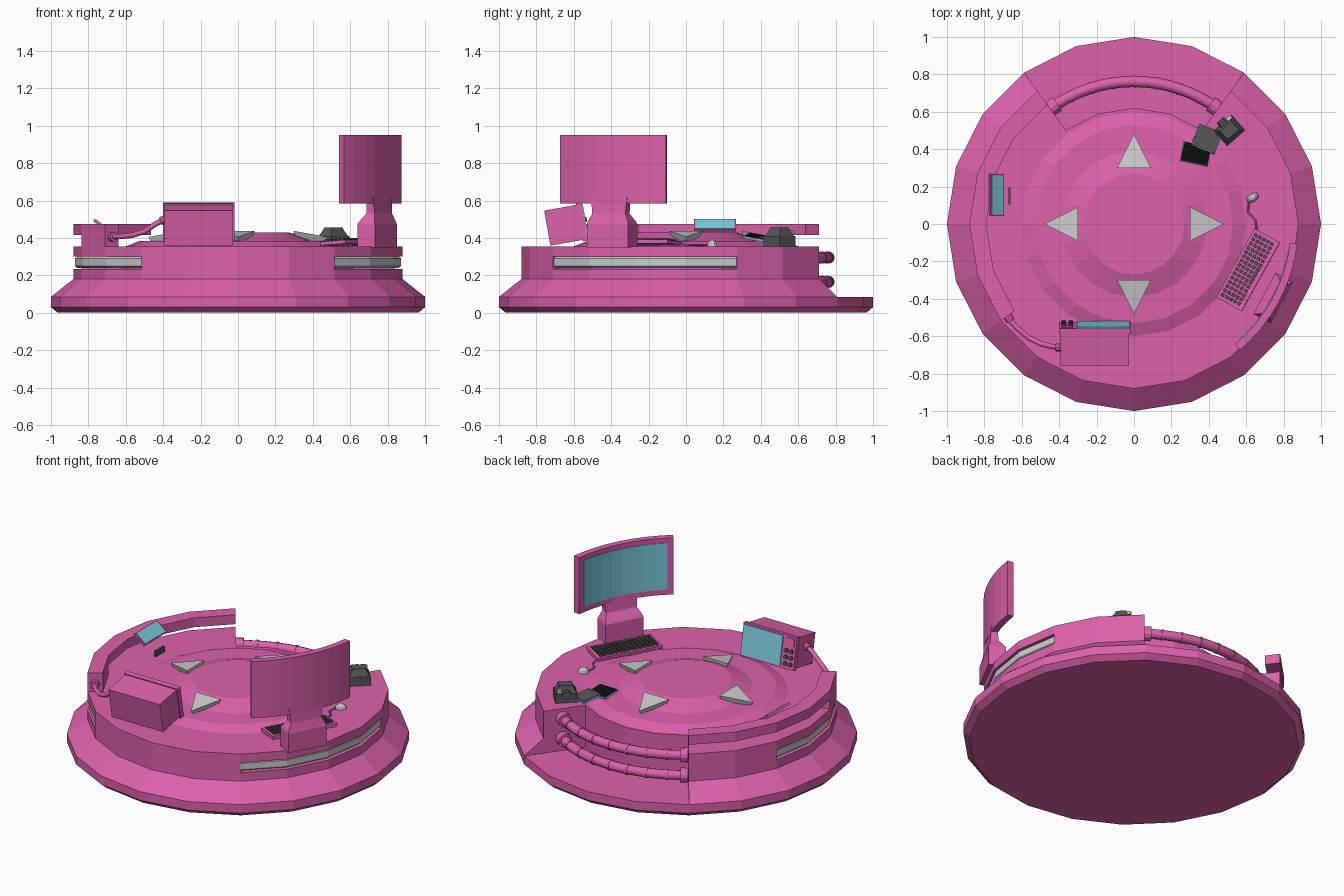
import bpy, bmesh
from math import sin, cos, pi, radians as rad
from mathutils import Matrix, Vector

if "Cube" in bpy.data.objects:
    bpy.data.objects.remove(bpy.data.objects["Cube"])


def material(name, rgb):
    m = bpy.data.materials.new(name)
    m.diffuse_color = (*rgb, 1)
    m.use_nodes = True
    m.node_tree.nodes["Principled BSDF"].inputs["Base Color"].default_value = m.diffuse_color
    return m


PINK = material("pink", (0.72, 0.12, 0.41))
CYAN = material("cyan", (0.2, 0.6, 0.74))
DARK = material("dark", (0.09, 0.09, 0.09))
BLACK = material("black", (0.004, 0.004, 0.004))


def finish(name, bm, mat=None, frame=None):
    bmesh.ops.remove_doubles(bm, verts=bm.verts, dist=1e-5)
    bmesh.ops.recalc_face_normals(bm, faces=bm.faces)
    me = bpy.data.meshes.new(name)
    bm.to_mesh(me)
    bm.free()
    if frame:
        me.transform(frame)
    ob = bpy.data.objects.new(name, me)
    bpy.context.collection.objects.link(ob)
    if mat:
        me.materials.append(mat)
    return ob


def frame(loc, turn=0, tilt_x=0, tilt_y=0):
    return (Matrix.Translation(loc) @ Matrix.Rotation(rad(turn), 4, 'Z')
            @ Matrix.Rotation(rad(tilt_y), 4, 'Y') @ Matrix.Rotation(rad(tilt_x), 4, 'X'))


def sector(name, profile, a0, a1, n, mat=None):
    """Sweep a closed (radius, z) profile around z from a0 to a1 degrees."""
    bm = bmesh.new()
    full = abs(a1 - a0 - 360) < 1e-6
    rings = []
    for i in range(n if full else n + 1):
        a = rad(a0 + (a1 - a0) * i / n)
        rings.append([bm.verts.new((r * cos(a), r * sin(a), z)) for r, z in profile])
    k = len(profile)
    for i in range(n):
        p, q = rings[i], rings[(i + 1) % len(rings)]
        for j in range(k - (1 if full else 0)):
            bm.faces.new((p[j], p[(j + 1) % k], q[(j + 1) % k], q[j]))
    if not full:
        bm.faces.new(rings[0])
        bm.faces.new(rings[-1])
    return finish(name, bm, mat)


def add_box(bm, size, loc=(0, 0, 0)):
    bmesh.ops.create_cube(bm, size=1, matrix=Matrix.Translation(loc) @ Matrix.Diagonal((*size, 1)))


def box(name, size, fr, mat=None, loc=(0, 0, 0)):
    bm = bmesh.new()
    add_box(bm, size, loc)
    return finish(name, bm, mat, fr)


def loft(name, levels, fr, mat):
    """Stack of rectangles (z, x0, x1, half width)."""
    bm = bmesh.new()
    rows = [[bm.verts.new(c) for c in ((x0, -w, z), (x1, -w, z), (x1, w, z), (x0, w, z))]
            for z, x0, x1, w in levels]
    for p, q in zip(rows, rows[1:]):
        for j in range(4):
            bm.faces.new((p[j], p[(j + 1) % 4], q[(j + 1) % 4], q[j]))
    bm.faces.new(rows[0])
    bm.faces.new(rows[-1])
    return finish(name, bm, mat, fr)


def rod(name, p, q, r, mat=None, sides=10):
    p, q = Vector(p), Vector(q)
    d = q - p
    bm = bmesh.new()
    bmesh.ops.create_cone(bm, cap_ends=True, segments=sides, radius1=r, radius2=r, depth=d.length)
    return finish(name, bm, mat, Matrix.Translation((p + q) / 2) @ d.to_track_quat('Z', 'Y').to_matrix().to_4x4())


def tube(name, pts, r, mat):
    cu = bpy.data.curves.new(name, 'CURVE')
    cu.dimensions, cu.bevel_depth, cu.bevel_resolution = '3D', r, 2
    sp = cu.splines.new('POLY')
    sp.points.add(len(pts) - 1)
    for s, p in zip(sp.points, pts):
        s.co = (*p, 1)
    ob = bpy.data.objects.new(name, cu)
    bpy.context.collection.objects.link(ob)
    cu.materials.append(mat)
    bpy.ops.object.select_all(action='DESELECT')
    ob.select_set(True)
    bpy.context.view_layer.objects.active = ob
    bpy.ops.object.convert(target='MESH')


def polar(r, a, z):
    return (r * cos(rad(a)), r * sin(rad(a)), z)


# Platform: foot plate, domed core, and outer ring open at the back
sector("foot_plate", [(0, 0), (.965, 0), (1, .03), (1, .085), (0, .085)], 0, 360, 20, PINK)
sector("core_dome", [(0, .43), (.27, .43), (.39, .387), (.53, .383), (.60, .355), (.62, .355),
                     (.62, .08), (0, .08)], 0, 360, 20, PINK)
sector("lower_ring", [(.61, .08), (1, .085), (.88, .18), (.88, .235), (.61, .235)], 126, 414, 16, PINK)
sector("upper_ring", [(.61, .30), (.88, .30), (.88, .355), (.61, .355)], 126, 414, 16, PINK)
for a0, a1 in ((126, 162), (234, 306), (378, 414)):
    sector("ring_band", [(.61, .235), (.88, .235), (.88, .30), (.61, .30)], a0, a1, (a1 - a0) // 18, PINK)
for a0 in (162, 306):
    sector("light_strip", [(.61, .24), (.86, .24), (.872, .25), (.872, .29), (.86, .30), (.61, .30)],
           a0, a0 + 72, 4)

# Raised rail on the left with its post
sector("rail", [(.79, .415), (.88, .415), (.88, .475), (.79, .475)], 126, 216, 5, PINK)
sector("rail_post", [(.79, .35), (.88, .35), (.88, .42), (.79, .42)], 198, 216, 1, PINK)

# Two pipes crossing the back notch, with flanges and joints
for z in (.165, .295):
    tube("pipe", [polar(.762, 54 + 72 * i / 16, z) for i in range(17)], .03, PINK)
    for a in (54, 122.5):
        rod("pipe_flange", polar(.762, a, z), polar(.762, a + 3.5, z), .043, PINK, 12)
    for a in range(62, 120, 9):
        rod("pipe_joint", polar(.762, a, z), polar(.762, a + 1, z), .033, PINK, 12)

# Four arrow wedges around the dome
for k in range(4):
    bm = bmesh.new()
    top = [bm.verts.new(c) for c in ((.30, -.09, .437), (.48, 0, .405), (.30, .09, .437))]
    low = [bm.verts.new(c) for c in ((.31, -.06, .37), (.46, 0, .375), (.31, .06, .37))]
    bm.faces.new(top)
    bm.faces.new(low)
    for j in range(3):
        bm.faces.new((top[j], top[(j + 1) % 3], low[(j + 1) % 3], low[j]))
    finish("arrow", bm, None, Matrix.Rotation(k * pi / 2, 4, 'Z'))

# Curved monitor and stand
sector("monitor", [(.84, .585), (.88, .585), (.88, .95), (.84, .95)], -50, -7, 8, PINK)
sector("monitor_screen", [(.836, .62), (.845, .62), (.845, .92), (.836, .92)], -47.5, -9.5, 8, CYAN)
st = frame((0, 0, 0), -28)
loft("monitor_stand", [(.35, .79, .895, .125), (.475, .79, .895, .125), (.49, .80, .89, .12),
                       (.53, .83, .88, .10), (.62, .84, .875, .11)], st, PINK)

# Keyboard with keys
kb = frame((.61, -.245, .375), 61, tilt_x=-4)
box("keyboard", (.42, .155, .02), kb, PINK)
bm = bmesh.new()
for row in range(5):
    for col in range(15):
        if row == 0 and 4 < col < 10:
            continue
        add_box(bm, (.018, .017, .012), (-.182 + col * .026, -.046 + row * .025, .014))
add_box(bm, (.122, .017, .012), (.0, -.046, .014))
finish("keys", bm, DARK, kb)

# Mouse and cord
bm = bmesh.new()
bmesh.ops.create_uvsphere(bm, u_segments=10, v_segments=6, radius=1)
finish("mouse", bm, None, frame((.635, .14, .357), 35) @ Matrix.Diagonal((.036, .022, .034, 1)))
tube("mouse_cord", [(.615, .13, .362), (.61, .06, .362), (.65, .02, .362), (.66, -.06, .37)], .005, PINK)

# Instant camera
cam = frame((.51, .50, .355), 42)
box("camera_body", (.13, .11, .055), cam, DARK, (0, 0, .028))
loft("camera_top", [(.055, -.06, .06, .05), (.085, -.045, .045, .035), (.10, -.04, .04, .03)], cam, DARK)
rod("camera_lens", cam @ Vector((0, .04, .055)), cam @ Vector((0, .075, .055)), .027, DARK)
box("camera_flash", (.03, .02, .02), cam, None, (.042, .05, .075))

# Two small tablets beside the camera
for name, loc, turn, size, mat in (("black_tablet", (.33, .375, .402), -12, (.15, .105), BLACK),
                                   ("grey_tablet", (.39, .455, .388), -22, (.135, .125), DARK)):
    fr = frame(loc, turn, tilt_x=-10, tilt_y=6)
    box(name + "_back", (size[0], size[1], .012), fr, CYAN)
    box(name + "_face", (size[0] - .006, size[1] - .006, .006), fr, mat, (0, 0, .007))

# Tilted tablet leaning on the rail
tab = frame((-.735, .155, .468), 0, tilt_y=38)
box("tilted_tablet", (.09, .225, .014), tab, PINK)
box("tilted_tablet_screen", (.08, .21, .006), tab, CYAN, (0, 0, .007))
box("tablet_rest", (.012, .09, .04), frame((-.665, .15, .372)), DARK)

# Bench instrument: tilted case, screen, knobs and cable
ins = frame((-.21, -.643, .47), 0, tilt_x=10)
box("instrument_case", (.365, .20, .19), ins, PINK)
box("instrument_bezel", (.38, .03, .205), ins, PINK, (0, .088, 0))
box("instrument_screen", (.28, .01, .185), ins, CYAN, (.045, .104, 0))
for i in range(3):
    for x in (-.165, -.128):
        p = Vector((x, .10, -.07 + i * .04))
        rod("knob", ins @ p, ins @ (p + Vector((0, .016, 0))), .013, DARK)
box("small_display", (.06, .01, .05), ins, PINK, (-.147, .104, .065))
tube("instrument_cable", [(-.39, -.66, .50), (-.44, -.655, .475), (-.50, -.64, .435), (-.56, -.61, .415),
                          (-.62, -.56, .408), (-.66, -.52, .406), (-.685, -.48, .406)], .014, PINK)
rod("case_socket", (-.385, -.66, .50), (-.415, -.66, .49), .022, PINK)
rod("rail_socket", (-.66, -.52, .406), (-.685, -.47, .406), .026, PINK)
